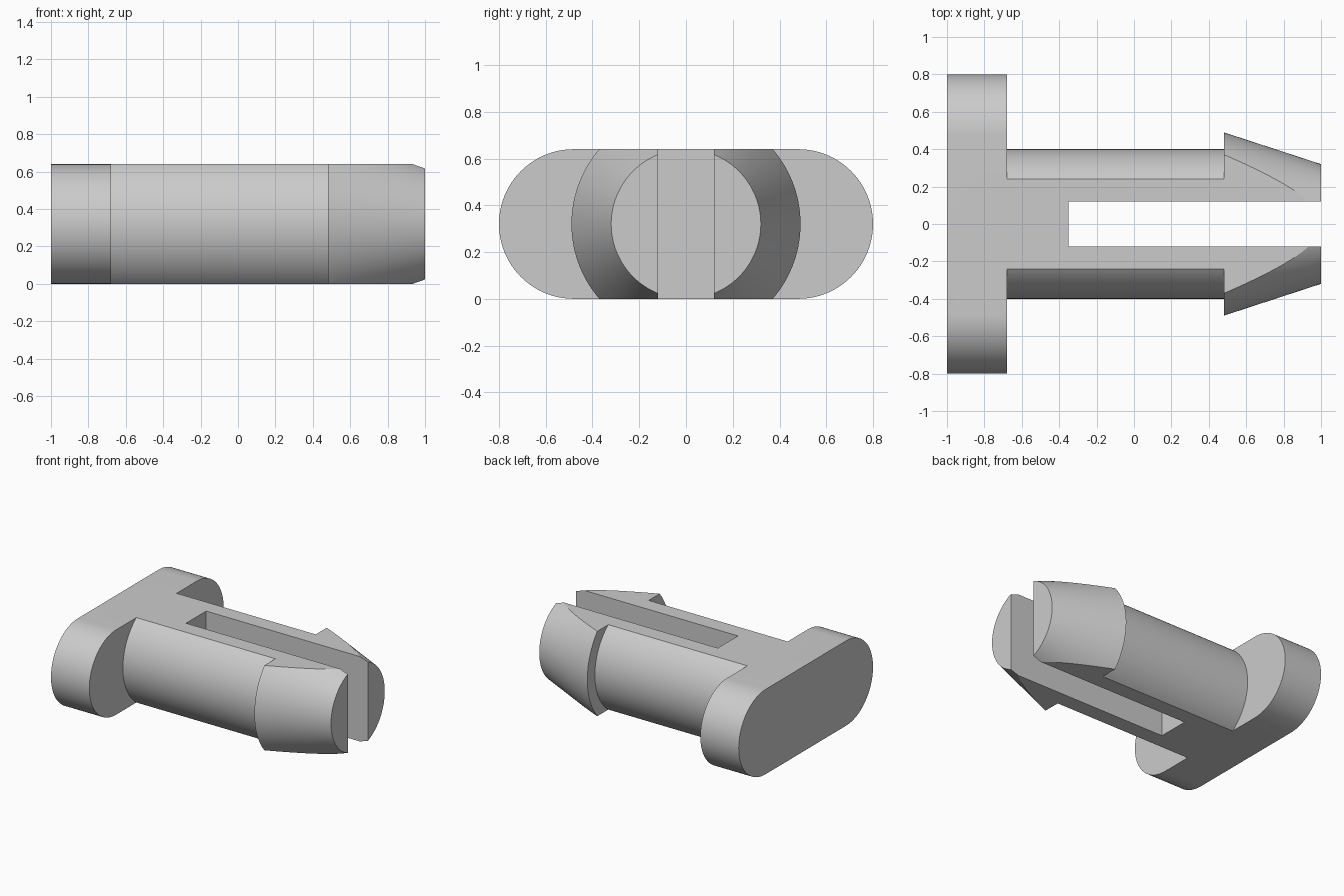
import bpy, bmesh, math
from mathutils import Matrix

if "Cube" in bpy.data.objects:
    bpy.data.objects.remove(bpy.data.objects["Cube"])

H, MID = 0.64, 0.32          # body height and axis height
SEG = 128

grey = bpy.data.materials.new("light grey")
grey.diffuse_color = (0.6, 0.6, 0.6, 1)
grey.use_nodes = True
grey.node_tree.nodes["Principled BSDF"].inputs["Base Color"].default_value = grey.diffuse_color


def make_object(name, bm):
    bmesh.ops.recalc_face_normals(bm, faces=bm.faces[:])
    mesh = bpy.data.meshes.new(name)
    bm.to_mesh(mesh)
    bm.free()
    mesh.materials.append(grey)
    ob = bpy.data.objects.new(name, mesh)
    bpy.context.collection.objects.link(ob)
    return ob


def box(name, x0, x1, y0, y1, z0, z1):
    bm = bmesh.new()
    bmesh.ops.create_cube(bm, size=1, matrix=Matrix.Translation(
        ((x0 + x1) / 2, (y0 + y1) / 2, (z0 + z1) / 2)) @ Matrix.Diagonal((x1 - x0, y1 - y0, z1 - z0, 1)))
    return make_object(name, bm)


def combine(ob, other, operation):
    """Apply a boolean and remove the helper."""
    mod = ob.modifiers.new(operation, 'BOOLEAN')
    mod.operation, mod.object, mod.solver = operation, other, 'EXACT'
    bpy.context.view_layer.objects.active = ob
    bpy.ops.object.modifier_apply(modifier=mod.name)
    bpy.data.objects.remove(other)


# End plate: rounded bar extruded along x
bm = bmesh.new()
outline = []
for side in (1, -1):
    for i in range(49):
        a = math.pi * i / 48 - math.pi / 2
        outline.append((side * (0.48 + MID * math.cos(a)), MID + side * MID * math.sin(a)))
face = bm.faces.new([bm.verts.new((-1, y, z)) for y, z in outline])
ext = bmesh.ops.extrude_face_region(bm, geom=[face])
bmesh.ops.translate(bm, vec=(0.32, 0, 0), verts=[v for v in ext['geom'] if isinstance(v, bmesh.types.BMVert)])
clip = make_object("plug_clip", bm)

# Round shaft with a flared, tapering barb head
bm = bmesh.new()
rings = []
for x, r in ((-0.8, 0.4), (0.48, 0.4), (0.48, 0.49), (1, 0.32)):
    rings.append([bm.verts.new((x, r * math.cos(t), MID + r * math.sin(t)))
                  for t in (2 * math.pi * i / SEG for i in range(SEG))])
for a, b in zip(rings, rings[1:]):
    for i in range(SEG):
        j = (i + 1) % SEG
        bm.faces.new((a[i], a[j], b[j], b[i]))
bm.faces.new(rings[0])
bm.faces.new(rings[-1])
shaft = make_object("shaft", bm)

# Flatten top and bottom, join to the plate, then split the prongs
combine(shaft, box("flat_limits", -2, 2, -1, 1, 0, H), 'INTERSECT')
combine(clip, shaft, 'UNION')
combine(clip, box("slot", -0.35, 1.2, -0.12, 0.12, -0.2, 0.9), 'DIFFERENCE')

# Smooth the round surfaces, keep edges sharp
bpy.ops.object.select_all(action='DESELECT')
clip.select_set(True)
bpy.context.view_layer.objects.active = clip
bpy.ops.object.shade_smooth_by_angle(angle=math.radians(20))
